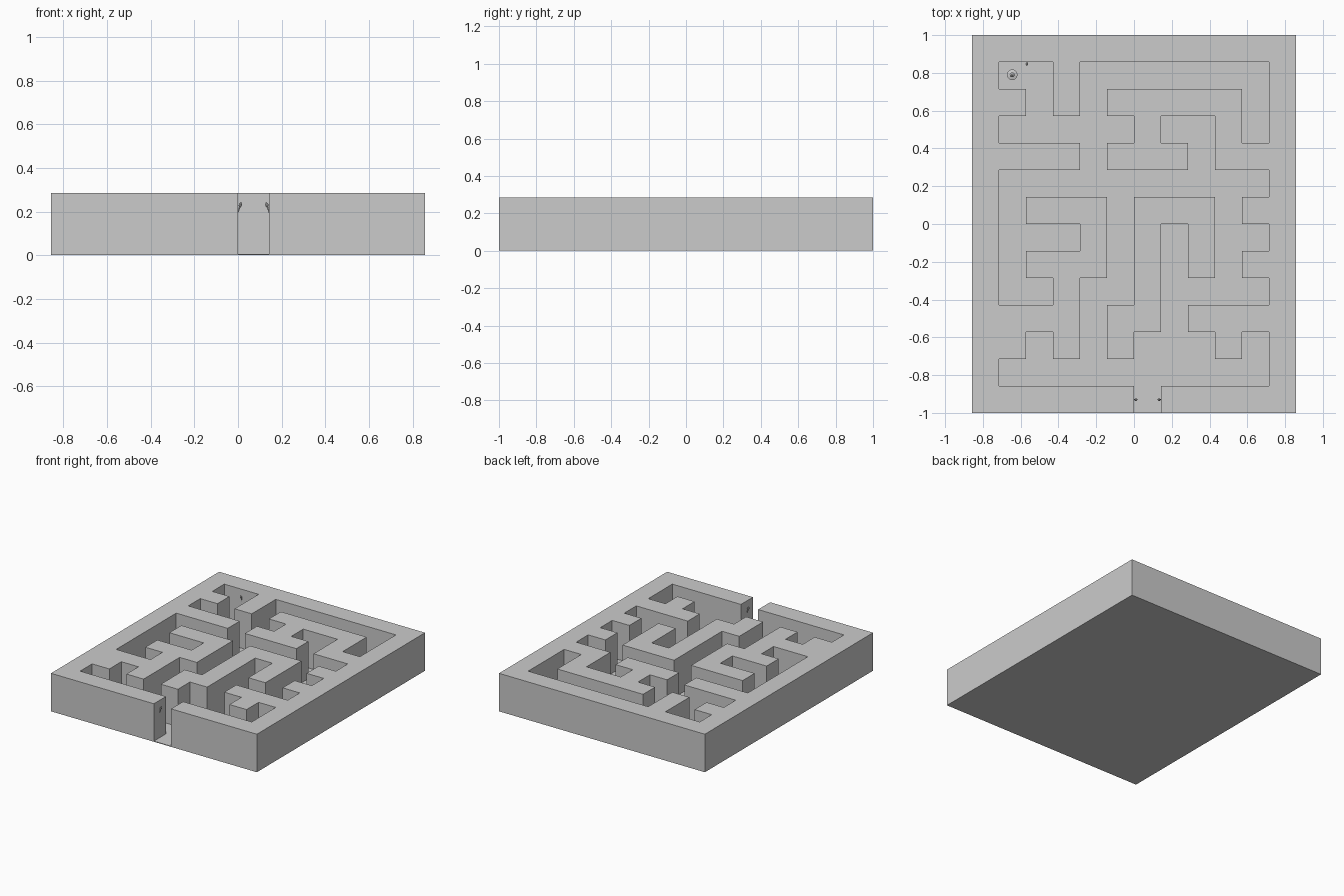
import bpy, bmesh, math
from mathutils import Vector

if "Cube" in bpy.data.objects:
    bpy.data.objects.remove(bpy.data.objects["Cube"])

U = 1 / 7            # one maze cell
TOP = 0.286          # wall height
FLOOR = 0.005        # floor plate thickness

stone = bpy.data.materials.new("plain grey")
stone.diffuse_color = (0.6, 0.6, 0.6, 1)
stone.use_nodes = True
stone.node_tree.nodes["Principled BSDF"].inputs["Base Color"].default_value = stone.diffuse_color


def finish(bm, name):
    bmesh.ops.recalc_face_normals(bm, faces=bm.faces[:])
    me = bpy.data.meshes.new(name)
    bm.to_mesh(me)
    bm.free()
    me.materials.append(stone)
    ob = bpy.data.objects.new(name, me)
    bpy.context.collection.objects.link(ob)
    return ob


def prism(name, start, axis, turns, z0, z1):
    """Right-angled outline: each turn sets x or y in alternation, in cells."""
    p = list(start)
    pts = [tuple(p)]
    for t in turns:
        p[axis] = t
        axis = 1 - axis
        pts.append(tuple(p))
    bm = bmesh.new()
    face = bm.faces.new([bm.verts.new((x * U - 6 * U, y * U - 1, z0)) for x, y in pts])
    ext = bmesh.ops.extrude_face_region(bm, geom=[face], use_keep_orig=True)
    vs = [g for g in ext["geom"] if isinstance(g, bmesh.types.BMVert)]
    bmesh.ops.translate(bm, verts=vs, vec=(0, 0, z1 - z0))
    bmesh.ops.triangulate(bm, faces=[f for f in bm.faces if len(f.verts) > 4])
    return finish(bm, name)


def lathe(name, profile, base, direction=(0, 0, 1), sides=12):
    """Turned solid from (radius, height) pairs along a direction."""
    rot = Vector((0, 0, 1)).rotation_difference(Vector(direction).normalized())
    bm = bmesh.new()
    rings = []
    for r, h in profile:
        rings.append([bm.verts.new(Vector(base) + rot @ Vector((
            r * math.cos(2 * math.pi * i / sides),
            r * math.sin(2 * math.pi * i / sides), h))) for i in range(sides)])
    for a, b in zip(rings, rings[1:]):
        for i in range(sides):
            j = (i + 1) % sides
            bm.faces.new((a[i], a[j], b[j], b[i]))
    bm.faces.new(rings[0])
    bm.faces.new(rings[-1])
    return finish(bm, name)


# floor plate
prism("floor", (0, 0), 0, [12, 14, 0], 0, FLOOR)

# outer wall with every branch attached to it, from the gate round and back
prism("outer_wall", (6, 0), 1,
      [1, 1, 2, 2, 3, 3, 2, 4, 5, 5, 8, 2, 7, 4, 6, 2, 5, 3, 4, 1,
       9, 4, 10, 1, 11, 2, 12, 1, 13, 3, 11, 4, 13, 11, 10, 10, 12, 5,
       11, 9, 9, 11, 8, 10, 7, 11, 6, 10, 5, 11, 4, 8, 3, 9, 2, 10, 3,
       11, 1, 7, 0, 12, 14, 0, 0], 0, TOP)

# free-standing inner walls
prism("hooked_inner_wall", (6, 8), 0, [9, 5, 8, 7, 7, 3, 6, 2, 5, 4, 6], 0, TOP)
prism("t_shaped_inner_wall", (5, 9), 0, [8, 10, 7, 11, 6, 10, 5], 0, TOP)

# wall torches: two in the gate, one at the goal
for name, spot, out in (("gate_torch_left", (0, -0.93), (1, 0)),
                        ("gate_torch_right", (U, -0.93), (-1, 0)),
                        ("goal_torch", (-0.567, 13 * U - 1), (0, -1))):
    lathe(name, [(0.002, 0), (0.004, 0.03), (0.007, 0.032), (0.007, 0.04), (0.002, 0.05)],
          (spot[0], spot[1], 0.195), (out[0] * 0.3, out[1] * 0.3, 1), 8)

# goal marker on the floor
lathe("goal_pedestal",
      [(0.028, 0), (0.028, 0.012), (0.013, 0.016), (0.008, 0.03), (0.013, 0.045), (0.004, 0.055)],
      (-0.645, 0.79, 0.002), sides=20)
